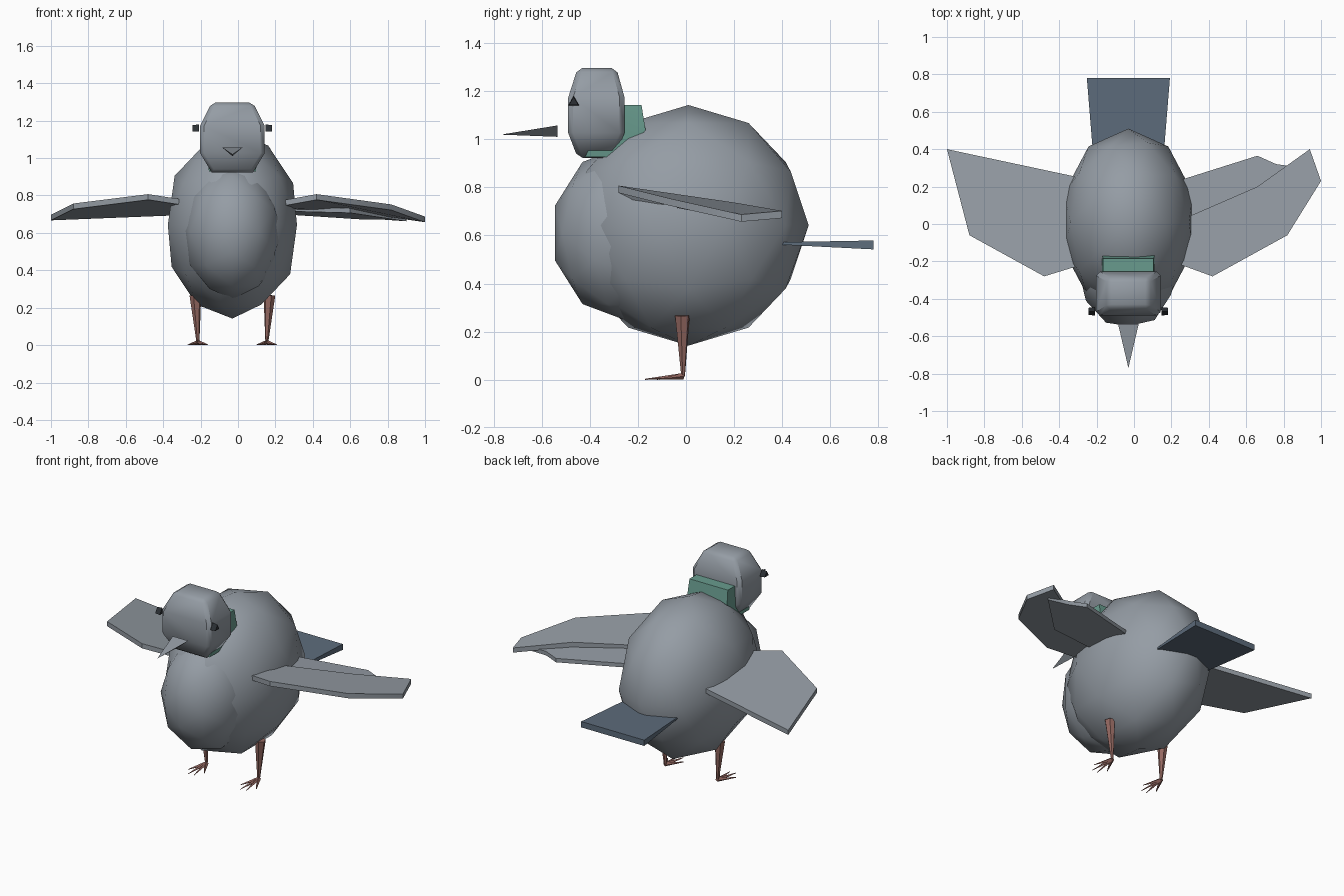
import bpy
import bmesh
from math import radians
from mathutils import Vector, Matrix

cube = bpy.data.objects.get("Cube")
if cube:
    bpy.data.objects.remove(cube, do_unlink=True)

MID = -0.03  # the bird's own centre line


def material(name, rgb):
    mat = bpy.data.materials.new(name)
    mat.use_nodes = True
    mat.diffuse_color = (*rgb, 1)
    mat.node_tree.nodes["Principled BSDF"].inputs["Base Color"].default_value = (*rgb, 1)
    return mat


grey = material("feather grey", (0.30, 0.335, 0.375))
slate = material("tail slate blue", (0.11, 0.15, 0.20))
teal = material("collar teal", (0.14, 0.33, 0.27))
pink = material("leg dusty pink", (0.30, 0.14, 0.12))
dark = material("eye charcoal", (0.025, 0.03, 0.035))


def finish(bm, name, mat, angle):
    bmesh.ops.recalc_face_normals(bm, faces=bm.faces)
    mesh = bpy.data.meshes.new(name)
    bm.to_mesh(mesh)
    bm.free()
    mesh.materials.append(mat)
    obj = bpy.data.objects.new(name, mesh)
    bpy.context.collection.objects.link(obj)
    bpy.ops.object.select_all(action="DESELECT")
    obj.select_set(True)
    bpy.context.view_layer.objects.active = obj
    bpy.ops.object.shade_smooth_by_angle(angle=radians(angle))
    return obj


def ball(name, mat, centre, size, turn=Matrix.Identity(4)):
    bm = bmesh.new()
    bmesh.ops.create_icosphere(bm, subdivisions=2, radius=1)
    bm.transform(Matrix.Translation(centre) @ Matrix.Diagonal((*size, 1)) @ turn)
    return finish(bm, name, mat, 60)


def hull(name, mat, points, angle=30):
    bm = bmesh.new()
    for p in points:
        bm.verts.new(p)
    bmesh.ops.convex_hull(bm, input=bm.verts)
    bmesh.ops.dissolve_limit(bm, angle_limit=radians(1), verts=bm.verts, edges=bm.edges)
    return finish(bm, name, mat, angle)


def ring(z, half, back, front):
    return [(MID + s * half, y, z) for s in (-1, 1) for y in (back, front)]


def slab(name, mat, outline, thick):
    """A thin plate under the given outline."""
    bm = bmesh.new()
    top = [bm.verts.new(p) for p in outline]
    low = [bm.verts.new((x, y, z - thick)) for x, y, z in outline]
    bm.faces.new(top)
    bm.faces.new(low[::-1])
    for i in range(len(top)):
        j = (i + 1) % len(top)
        bm.faces.new((top[i], low[i], low[j], top[j]))
    return finish(bm, name, mat, 30)


def spike(name, mat, start, end, r1, r2, sides):
    start, end = Vector(start), Vector(end)
    line = end - start
    bm = bmesh.new()
    bmesh.ops.create_cone(bm, cap_ends=True, segments=sides, radius1=r1, radius2=r2,
                          depth=line.length)
    turn = line.to_track_quat("Z", "Y").to_matrix().to_4x4()
    bm.transform(Matrix.Translation((start + end) / 2) @ turn)
    return finish(bm, name, mat, 40)


# Body and breast
ball("body", grey, (MID, 0.01, 0.645), (0.363, 0.5, 0.5))
sideways = Matrix(((0, 0, 1, 0), (1, 0, 0, 0), (0, 1, 0, 0), (0, 0, 0, 1)))
ball("breast", grey, (MID, -0.244, 0.613), (0.267, 0.317, 0.365), sideways)

# Head with softened corners
head = hull("head", grey,
            ring(0.925, 0.11, -0.30, -0.45) + ring(1.03, 0.173, -0.255, -0.49)
            + ring(1.175, 0.173, -0.255, -0.49) + ring(1.3, 0.11, -0.29, -0.45), 80)
soft = head.modifiers.new("soft corners", "BEVEL")
soft.width = 0.02
soft.segments = 1
soft.limit_method = "ANGLE"
soft.angle_limit = radians(60)

# Collar behind and below the head
hull("collar", teal,
     ring(1.145, 0.135, -0.185, -0.30) + ring(1.04, 0.14, -0.168, -0.36)
     + ring(0.93, 0.125, -0.27, -0.42), 50)

# Beak, flat on top
hull("beak", grey, [(MID - 0.055, -0.535, 1.06), (MID + 0.055, -0.535, 1.06),
                    (MID, -0.535, 1.013), (MID, -0.77, 1.022)])

# Wings
slab("right_wing", grey, [(-0.25, 0.24, 0.73), (-1.0, 0.40, 0.70), (-0.88, -0.06, 0.76),
                          (-0.48, -0.28, 0.81), (-0.22, -0.20, 0.77)], 0.03)
slab("left_wing_front", grey, [(0.2, -0.20, 0.77), (0.42, -0.28, 0.81), (0.82, -0.06, 0.755),
                               (1.0, 0.23, 0.69), (0.94, 0.40, 0.705), (0.66, 0.2, 0.74),
                               (0.2, 0.0, 0.76)], 0.03)
slab("left_wing_rear", grey, [(0.2, 0.22, 0.73), (0.66, 0.365, 0.70), (0.76, 0.32, 0.70),
                              (0.9, 0.3, 0.69), (0.6, 0.0, 0.735), (0.2, -0.05, 0.745)], 0.025)

# Tail, thicker at the end
hull("tail", slate, [(MID + s * w, y, z) for s in (-1, 1)
                     for w, y, z in ((0.19, 0.385, 0.575), (0.19, 0.385, 0.565),
                                     (0.222, 0.78, 0.582), (0.222, 0.78, 0.545))])

# Eyes, legs and toes on both sides
for side, s in (("left", 1), ("right", -1)):
    spike(side + "_eye", dark, (MID + s * 0.178, -0.467, 1.157),
          (MID + s * 0.212, -0.467, 1.157), 0.026, 0.022, 3)
    ankle = Vector((MID + s * 0.184, -0.012, 0.018))
    spike(side + "_leg", pink, (MID + s * 0.198, -0.015, 0.27), ankle, 0.032, 0.008, 6)
    for toe, (dx, y) in enumerate(((-0.053, -0.12), (-0.018, -0.17), (0.02, -0.165), (0.053, -0.11))):
        spike(f"{side}_toe_{toe + 1}", pink, ankle, ankle + Vector((dx, y + 0.012, -0.013)),
              0.013, 0.002, 4)

# Rest the lowest toe on the ground
bpy.context.view_layer.update()
parts = [o for o in bpy.data.objects if o.type == "MESH"]
low = min((o.matrix_world @ v.co).z for o in parts for v in o.data.vertices)
for o in parts:
    o.location.z -= low
